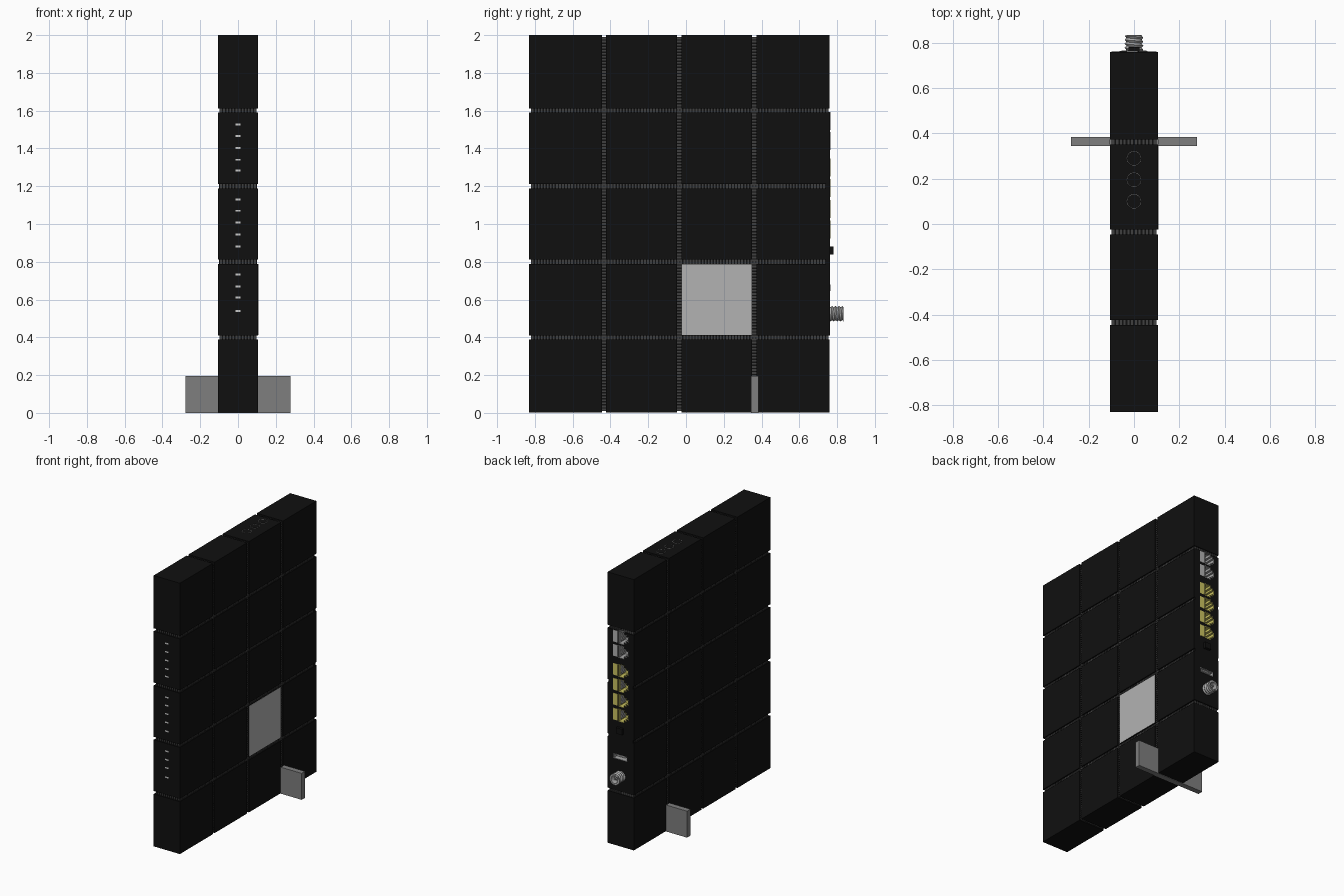
import bpy, math
from math import pi, cos, sin

if "Cube" in bpy.data.objects:
    bpy.data.objects.remove(bpy.data.objects["Cube"])


def mat(name, r, g, b):
    m = bpy.data.materials.new(name)
    m.diffuse_color = (r, g, b, 1)
    m.use_nodes = True
    m.node_tree.nodes["Principled BSDF"].inputs["Base Color"].default_value = m.diffuse_color
    return m


BLACK = mat("black", .005, .005, .005)
RIB = mat("rib_grey", .05, .05, .05)
STAND = mat("stand_grey", .21, .21, .21)
PALE = mat("pale_grey", .45, .45, .45)
WHITE = mat("white", .75, .75, .75)
YELLOW = mat("yellow", .6, .55, .12)
METAL = mat("metal", .4, .4, .4)


def mesh(name, verts, faces, m=None):
    me = bpy.data.meshes.new(name)
    me.from_pydata(verts, [], faces)
    o = bpy.data.objects.new(name, me)
    bpy.context.collection.objects.link(o)
    if m:
        me.materials.append(m)
    return o


def boxes(name, spans, m=None):
    """One mesh made of boxes given as (x0, x1, y0, y1, z0, z1)."""
    v, f = [], []
    for x0, x1, y0, y1, z0, z1 in spans:
        n = len(v)
        v += [(x, y, z) for z in (z0, z1) for x, y in ((x0, y0), (x1, y0), (x1, y1), (x0, y1))]
        f += [[n + i for i in q] for q in ((3, 2, 1, 0), (4, 5, 6, 7), (0, 1, 5, 4),
                                           (1, 2, 6, 5), (2, 3, 7, 6), (3, 0, 4, 7))]
    return mesh(name, v, f, m)


def prism(name, outline, y0, y1, m=None, front=True):
    """Extrude an (x, z) outline along y; the +y cap is optional."""
    n = len(outline)
    v = [(x, y, z) for y in (y0, y1) for x, z in outline]
    f = [(i, (i + 1) % n, n + (i + 1) % n, n + i) for i in range(n)] + [tuple(range(n))[::-1]]
    if front:
        f.append(tuple(range(n, 2 * n)))
    o = mesh(name, v, f, m)
    bpy.context.view_layer.objects.active = o
    bpy.ops.object.mode_set(mode='EDIT')
    bpy.ops.mesh.select_all(action='SELECT')
    bpy.ops.mesh.normals_make_consistent(inside=False)
    bpy.ops.object.mode_set(mode='OBJECT')
    return o


def grown(outline, cx, cz, s):
    return [(cx + (x - cx) * s, cz + (z - cz) * s) for x, z in outline]


def apply_all(o):
    bpy.context.view_layer.objects.active = o
    for md in list(o.modifiers):
        bpy.ops.object.modifier_apply(modifier=md.name)


# body: a grid of blocks around a slightly smaller core
W, Y0, Y1, G = .107, -.83, .76, .011
ys, zs = [-.435, -.036, .361], [.4, .8, 1.2, 1.6]


def cells(lo, hi, cuts):
    e = [lo] + [c + d for c in cuts for d in (-G, G)] + [hi]
    return list(zip(e[::2], e[1::2]))


blocks = boxes("body_blocks", [(-W, W, a, b, c, d) for a, b in cells(Y0, Y1, ys)
                               for c, d in cells(.003, 2, zs)], BLACK)
core = boxes("inner_core", [(-.095, .095, Y0 + .014, .75, .014, 1.986)], BLACK)
panel = boxes("port_panel", [(-.1, .1, .74, .762, .41, 1.59)], BLACK)

# ventilation ribs in every groove
P, H, D = .016, .0045, .0985
ribs = []


def steps(lo, hi, p):
    n = int((hi - lo) / p)
    return [lo + (i + .5) * (hi - lo) / n for i in range(n)]


for z in zs:
    for s in (-1, 1):
        xa, xb = sorted((s * .09, s * D))
        ribs += [(xa, xb, y - H, y + H, z - G, z + G) for y in steps(Y0 + .01, .755, P)]
    for x in steps(-D, D, P):
        ribs.append((x - H, x + H, Y0 + .01, Y0 + .02, z - G, z + G))
        if z in (.4, 1.6):
            ribs.append((x - H, x + H, .745, .755, z - G, z + G))
for y in ys:
    for s in (-1, 1):
        xa, xb = sorted((s * .09, s * D))
        ribs += [(xa, xb, y - G, y + G, z - H, z + H) for z in steps(.01, 1.99, P)]
    for x in steps(-D, D, P):
        ribs += [(x - H, x + H, y - G, y + G, a, a + .01) for a in (.01, 1.98)]
boxes("vent_ribs", ribs, RIB)

# rear sockets: shared stepped outline, lined cavity, contacts and colour tab
cutters, contacts, tabs = [], [], {"grey": [], "yellow": []}
base = [(.012, .043), (-.03, .043), (-.03, .028), (-.046, .028), (-.046, .016), (-.06, .016)]
for k, z in enumerate([1.545, 1.44, 1.30, 1.19, 1.08, .97]):
    col = "grey" if k < 2 else "yellow"
    out = [(x, z + h) for x, h in base] + [(x, z - h) for x, h in base[::-1]]
    liner = prism(f"{col}_socket_{k + 1}", grown(out, -.02, z, 1.1), .69, .764,
                  METAL if k < 2 else YELLOW, front=False)
    md = liner.modifiers.new("wall", 'SOLIDIFY')
    md.thickness = .004
    apply_all(liner)
    cutters.append(prism("socket_cutter", grown(out, -.02, z, 1.05), .685, .8))
    tabs[col].append((.022, .06, .76, .764, z - .043, z + .043))
    contacts += [(.004, .012, .695, .745, z + i * .01 - .0025, z + i * .01 + .0025)
                 for i in range(-3, 4)]
boxes("socket_contacts", contacts, METAL)
boxes("grey_socket_tabs", tabs["grey"], PALE)
boxes("yellow_socket_tabs", tabs["yellow"], YELLOW)

# flat data slot
slot = [(-.052, .645), (.052, .645), (.052, .678), (-.052, .678)]
liner = prism("data_slot", grown(slot, 0, .6615, 1.06), .69, .765, METAL, front=False)
liner.modifiers.new("wall", 'SOLIDIFY').thickness = .004
apply_all(liner)
cutters.append(prism("slot_cutter", grown(slot, 0, .6615, 1.02), .685, .8))
boxes("data_slot_tongue", [(-.04, .04, .69, .758, .663, .671)], WHITE)

# cut the cavities
for o in (blocks, core, panel):
    for c in cutters:
        md = o.modifiers.new("cut", 'BOOLEAN')
        md.object, md.solver = c, 'EXACT'
    apply_all(o)
for c in cutters:
    bpy.data.objects.remove(c)

# rear push button
boxes("rear_button", [(-.025, .025, .755, .781, .838, .882)], BLACK)

# threaded round connector
N, CZ = 32, .525
prof = [(.034, .755), (.034, .835), (.027, .835), (.027, .795), (.006, .795), (.006, .828), (.0005, .828)]
v = [(r * cos(2 * pi * j / N), y, CZ + r * sin(2 * pi * j / N)) for r, y in prof for j in range(N)]
f = [(i * N + j, (i + 1) * N + j, (i + 1) * N + (j + 1) % N, i * N + (j + 1) % N)
     for i in range(len(prof) - 1) for j in range(N)]
mesh("round_connector", v, f, METAL)
pitch, M = .018, N + 1
v, f = [], []
rows = 14
for i in range(rows):
    for j in range(M):
        a = 2 * pi * j / N
        y = min(max(.742 + pitch * (i / 2 + j / N - 1), .757), .833)
        r = .041 if i % 2 else .034
        v.append((r * cos(a), y, CZ + r * sin(a)))
for i in range(rows - 1):
    for j in range(N):
        f.append((i * M + j, (i + 1) * M + j, (i + 1) * M + j + 1, i * M + j + 1))
mesh("connector_thread", v, f, METAL)

# front status lights
lights = [1.527, 1.465, 1.402, 1.34, 1.283, 1.13, 1.07, 1.008, .945, .88, .733, .67, .61, .54]
boxes("status_lights", [(-.014, .014, Y0 - .001, Y0 + .005, z - .005, z + .005) for z in lights], WHITE)

# top buttons with a thin ring
for k, y in enumerate((.1, .195, .29)):
    bpy.ops.mesh.primitive_cylinder_add(vertices=32, radius=.03, depth=.006, location=(0, y, 1.998))
    o = bpy.context.object
    o.name = f"top_button_{k + 1}"
    o.data.materials.append(BLACK)
    bpy.ops.mesh.primitive_torus_add(major_segments=32, minor_segments=6, major_radius=.031,
                                     minor_radius=.0015, location=(0, y, 2))
    o = bpy.context.object
    o.name = f"top_button_ring_{k + 1}"
    o.data.materials.append(STAND)

# side plate and stand feet joined by a strap under the body
boxes("side_plate", [(.1, W + .001, -.024, .349, .413, .787)], PALE)
boxes("stand", [(W, .278, .345, .385, 0, .195), (-.278, -W, .345, .385, 0, .195),
                (-W, W, .345, .385, 0, .008)], STAND)
